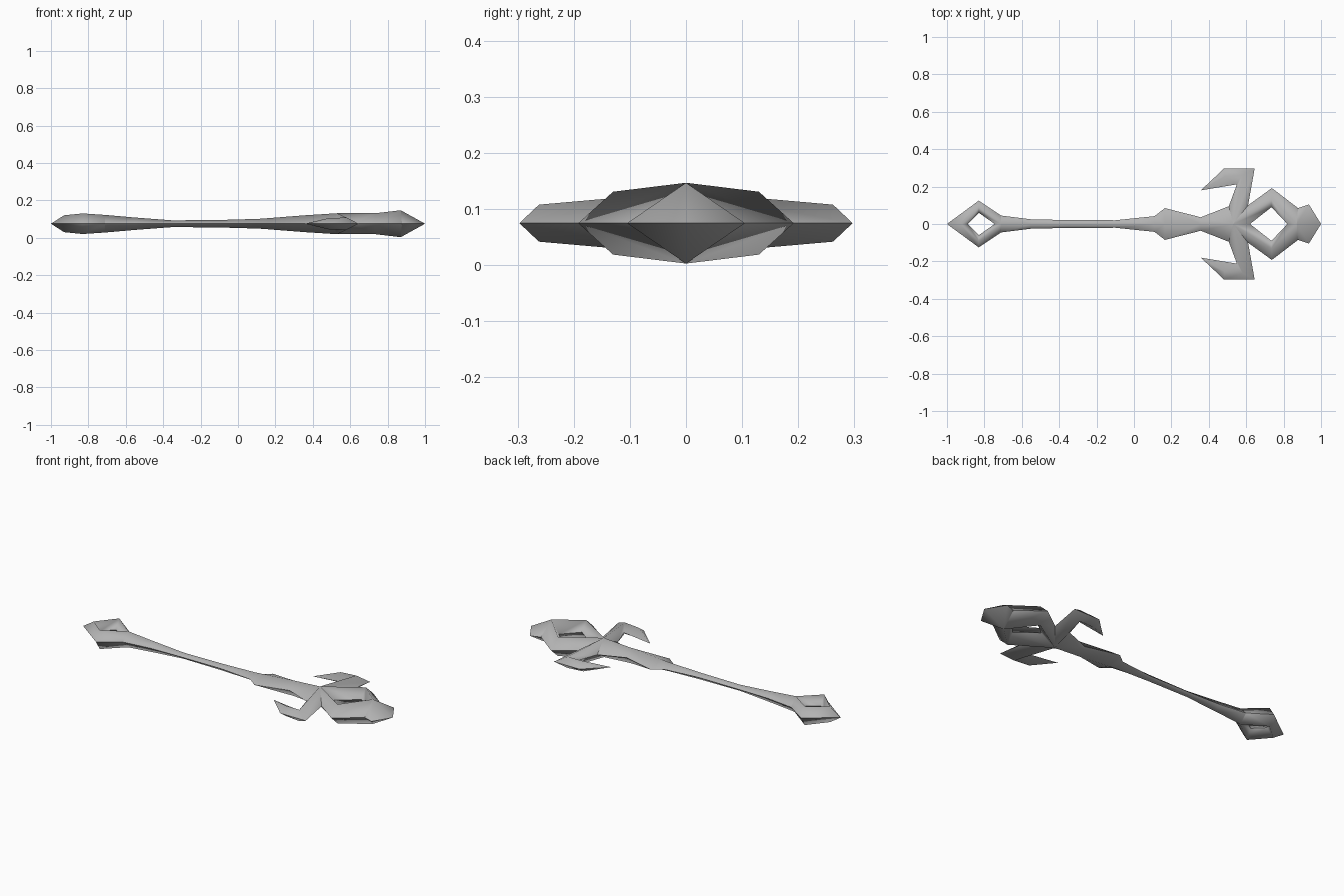
import bpy, bmesh

if "Cube" in bpy.data.objects:
    bpy.data.objects.remove(bpy.data.objects["Cube"])

MID = 0.075  # height of the flat rim plane

metal = bpy.data.materials.new("grey metal")
metal.diffuse_color = (0.45, 0.45, 0.45, 1)
metal.use_nodes = True
metal.node_tree.nodes["Principled BSDF"].inputs["Base Color"].default_value = metal.diffuse_color


def bevelled_bar(name, sections):
    """Diamond-section bar. Each section is (points across in plan, ridge height);
    point 1 is the ridge, the others are rim points. Mirrored in y and z."""
    bm = bmesh.new()
    for sy in (1, -1):
        for sz in (1, -1):
            rows = []
            for pts, h in sections:
                rows.append([bm.verts.new((x, y * sy, MID + (sz * h if i == 1 else 0)))
                             for i, (x, y) in enumerate(pts)])
            for a, b in zip(rows, rows[1:]):
                for i in range(len(a) - 1):
                    loop = []
                    for v in (a[i], a[i + 1], b[i + 1], b[i]):
                        if all((v.co - w.co).length > 1e-5 for w in loop):
                            loop.append(v)
                    if len(loop) < 3:
                        continue
                    f = bm.faces.new(loop)
                    f.normal_update()
                    if f.normal.z * sz < 0:
                        f.normal_flip()
                    f.smooth = True
    bmesh.ops.remove_doubles(bm, verts=bm.verts, dist=1e-4)
    loose = [v for v in bm.verts if not v.link_faces]
    bmesh.ops.delete(bm, geom=loose, context='VERTS')
    # The rim is crisp, the ridges are smooth
    for e in bm.edges:
        if all(abs(v.co.z - MID) < 1e-4 for v in e.verts):
            e.smooth = False
    me = bpy.data.meshes.new(name)
    bm.to_mesh(me)
    bm.free()
    me.materials.append(metal)
    ob = bpy.data.objects.new(name, me)
    bpy.context.collection.objects.link(ob)
    return ob


# Handle: (x, half width, half height), flaring into a small guard and the head
profile = [(-0.71, 0.045, 0.047), (-0.55, 0.025, 0.033), (-0.35, 0.021, 0.018),
           (-0.1, 0.02, 0.02), (0.11, 0.042, 0.026), (0.165, 0.085, 0.03),
           (0.357, 0.036, 0.045)]
handle = [(((x, w), (x, 0)), h) for x, w, h in profile]
handle.append((((0.507, 0.095), (0.53, 0)), 0.056))
bevelled_bar("handle", handle)

# Diamond ring at the butt end
bevelled_bar("pommel_ring", [
    (((-0.71, 0.045), (-0.71, 0), (-0.745, 0)), 0.047),
    (((-0.83, 0.125), (-0.83, 0.09), (-0.83, 0.06)), 0.055),
    (((-1.0, 0), (-0.93, 0), (-0.89, 0)), 0.045)])

# Large diamond ring of the head
bevelled_bar("head_ring", [
    (((0.61, 0.10), (0.53, 0), (0.62, 0)), 0.056),
    (((0.737, 0.192), (0.735, 0.13), (0.735, 0.09)), 0.056),
    (((0.877, 0.085), (0.87, 0), (0.82, 0)), 0.072)])

# Pointed tip
bevelled_bar("head_tip", [
    (((0.877, 0.085), (0.87, 0)), 0.072),
    (((0.935, 0.105), (0.87, 0)), 0.072),
    (((1.0, 0), (0.87, 0)), 0.072)])

# Backward hooks on both sides
bevelled_bar("side_hooks", [
    (((0.507, 0.095), (0.53, 0), (0.61, 0.10)), 0.056),
    (((0.55, 0.212), (0.58, 0.262), (0.645, 0.297)), 0.033),
    (((0.357, 0.18), (0.485, 0.255), (0.48, 0.297)), 0.03),
    (((0.357, 0.18), (0.42, 0.2385), (0.48, 0.297)), 0.0)])
